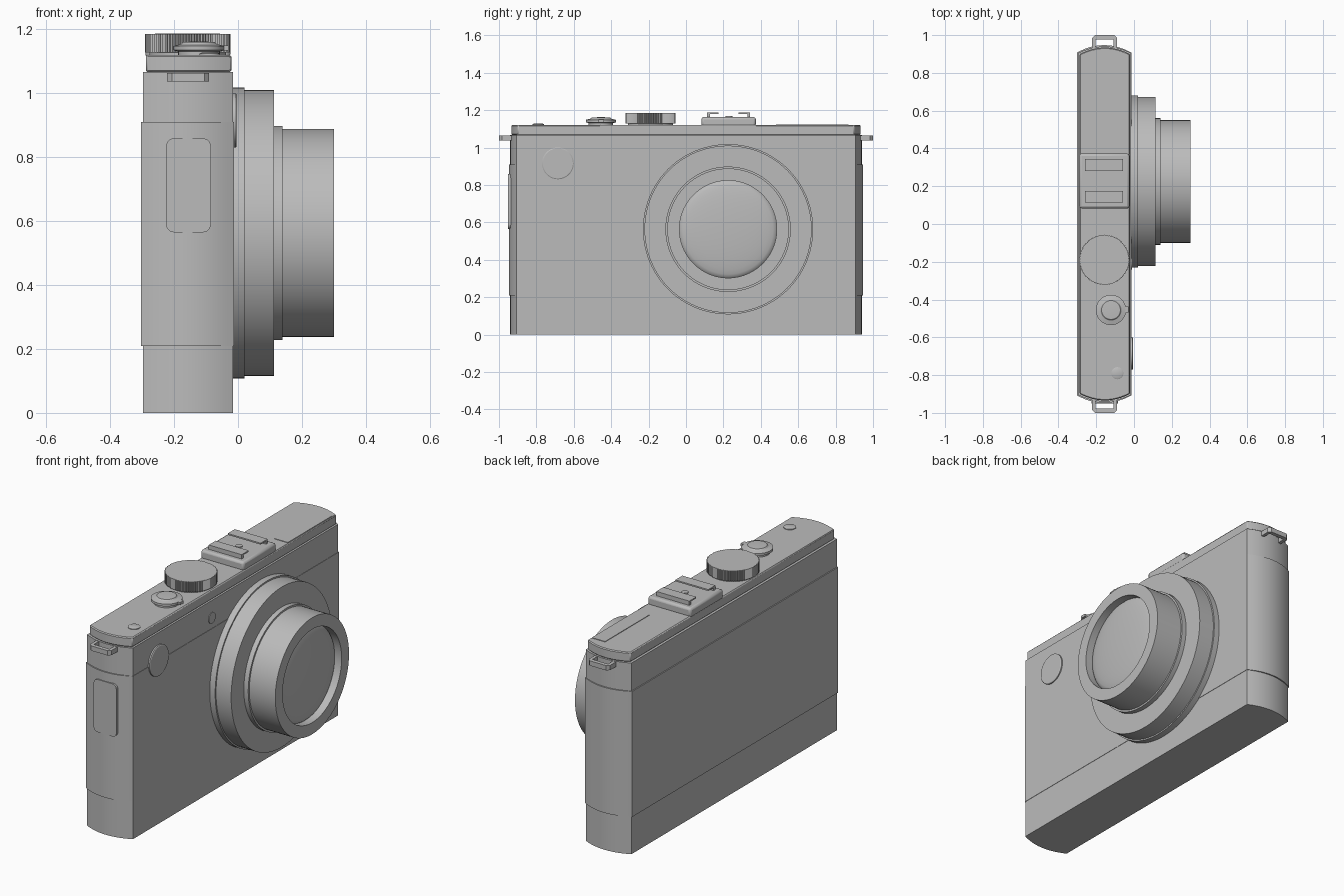
import bpy, bmesh, math
from mathutils import Matrix, Vector

if "Cube" in bpy.data.objects:
    bpy.data.objects.remove(bpy.data.objects["Cube"])

GREY = (0.5, 0.5, 0.5, 1)
mat = bpy.data.materials.new("camera grey")
mat.use_nodes = True
mat.diffuse_color = GREY
mat.node_tree.nodes["Principled BSDF"].inputs["Base Color"].default_value = GREY
parts = []


def finish(name, bm):
    bmesh.ops.recalc_face_normals(bm, faces=bm.faces)
    mesh = bpy.data.meshes.new(name)
    bm.to_mesh(mesh)
    bm.free()
    mesh.materials.append(mat)
    ob = bpy.data.objects.new(name, mesh)
    bpy.context.collection.objects.link(ob)
    parts.append(ob)
    return ob


def bevel(ob, width, segments=1):
    mod = ob.modifiers.new("bevel", "BEVEL")
    mod.width, mod.segments = width, segments
    mod.limit_method, mod.angle_limit = "ANGLE", math.radians(50)
    return ob


def box(name, x, y, z):
    bm = bmesh.new()
    bmesh.ops.create_cube(bm, size=1)
    for v in bm.verts:
        v.co = Vector(r[0] + (c + 0.5) * (r[1] - r[0]) for c, r in zip(v.co, (x, y, z)))
    return finish(name, bm)


def prism(name, outline, z0, z1):
    """Extrude an xy outline upward."""
    bm = bmesh.new()
    face = bm.faces.new([bm.verts.new((x, y, z0)) for x, y in outline])
    top = bmesh.ops.extrude_face_region(bm, geom=[face])["geom"]
    for v in top:
        if isinstance(v, bmesh.types.BMVert):
            v.co.z = z1
    return finish(name, bm)


def turned(name, profile, centre, axis="Z", steps=64):
    """Revolve (radius, height) pairs about an axis through centre."""
    bm = bmesh.new()
    rings = []
    for r, h in profile:
        if r == 0:
            rings.append([bm.verts.new((0, 0, h))] * steps)
        else:
            rings.append([bm.verts.new((r * math.cos(a), r * math.sin(a), h))
                          for a in (math.tau * i / steps for i in range(steps))])
    for low, high in zip(rings, rings[1:]):
        for i in range(steps):
            j = (i + 1) % steps
            bm.faces.new(list(dict.fromkeys((low[i], low[j], high[j], high[i]))))
    turn = Matrix.Rotation(math.pi / 2, 4, "Y") if axis == "X" else Matrix()
    bm.transform(Matrix.Translation(centre) @ turn)
    return finish(name, bm)


def body_outline(x0, x1, corner, bulge, n=12):
    """Flat front and back, ends bowed outward."""
    half = []
    for i in range(n + 1):
        t = 2 * i / n - 1
        half.append(((x0 + x1) / 2 + t * (x1 - x0) / 2, corner + bulge * (1 - t * t)))
    return half + [(x, -y) for x, y in reversed(half)]


# Body in stacked bands, the covering standing slightly proud
prism("bottom_band", body_outline(-0.297, -0.015, 0.905, 0.035), 0, 0.21)
prism("covering_band", body_outline(-0.303, -0.013, 0.907, 0.04), 0.21, 0.91)
prism("upper_band", body_outline(-0.297, -0.015, 0.905, 0.035), 0.91, 1.066)
bevel(prism("top_plate", body_outline(-0.288, -0.021, 0.899, 0.035), 1.066, 1.12), 0.005)

# Lens: stepped barrel with a recessed domed glass
LENS = (0, 0.225, 0.563)
turned("lens_mount", [(0, -0.02), (0.455, -0.02), (0.455, 0.02), (0.447, 0.02),
                      (0.447, 0.113), (0, 0.113)], LENS, "X", 96)
turned("lens_barrel", [(0.335, 0.1), (0.335, 0.14), (0.325, 0.14), (0.325, 0.3),
                       (0.26, 0.3), (0.26, 0.255)], LENS, "X", 96)
dome = [(0.26 * math.cos(a), 0.255 + 0.03 * math.sin(a))
        for a in (math.pi / 2 * i / 8 for i in range(8))]
turned("lens_glass", dome + [(0, 0.285)], LENS, "X", 96)

# Front window and small lamp
turned("front_window", [(0, -0.02), (0.085, -0.02), (0.085, -0.007), (0.08, -0.004),
                        (0, -0.004)], (0, -0.685, 0.915), "X")
turned("focus_lamp", [(0, -0.02), (0.03, -0.02), (0.03, -0.011), (0, -0.011)],
       (0, -0.21, 0.97), "X", 32)

# Side door with rounded corners
cx, cz, hw, hh, r = -0.155, 0.712, 0.07, 0.147, 0.025
outline = []
for k, (sx, sz) in enumerate(((1, 1), (-1, 1), (-1, -1), (1, -1))):
    for i in range(7):
        a = math.pi / 2 * (k + i / 6)
        outline.append((cx + sx * (hw - r) + r * math.cos(a),
                        cz + sz * (hh - r) + r * math.sin(a)))
door = prism("side_door", outline, 0.92, 0.951)
door.data.transform(Matrix.Rotation(math.pi / 2, 4, "X"))

# Strap lugs: a bar on two arms at each end
for side, sign in (("left", 1), ("right", -1)):
    lug = [(-0.222, 0.92), (-0.222, 0.985), (-0.207, 1.0), (-0.105, 1.0), (-0.09, 0.985),
           (-0.09, 0.92), (-0.108, 0.92), (-0.108, 0.978), (-0.204, 0.978), (-0.204, 0.92)]
    prism("strap_lug_" + side, [(x, sign * y) for x, y in lug], 1.037, 1.064)

# Accessory shoe: chamfered base, two channel rails, contact pin
bevel(box("shoe_base", (-0.29, -0.024), (0.083, 0.373), (1.11, 1.163)), 0.012, 2)
for side, sign in (("left", 1), ("right", -1)):
    def span(a, b):
        return sorted((0.228 + sign * a, 0.228 + sign * b))
    box("shoe_wall_" + side, (-0.26, -0.057), span(0.1, 0.115), (1.16, 1.185))
    box("shoe_lip_" + side, (-0.26, -0.057), span(0.053, 0.115), (1.179, 1.187))
turned("shoe_contact", [(0.018, 1.16), (0.018, 1.168), (0, 1.168)], (-0.155, 0.23, 0), steps=24)

# Knurled mode dial on a plain collar
teeth = 90
knurl = []
for i in range(teeth * 2):
    rad = 0.134 if i % 2 else 0.129
    a = math.pi * i / teeth
    knurl.append((-0.157 + rad * math.cos(a), -0.19 + rad * math.sin(a)))
prism("mode_dial", knurl, 1.128, 1.185)
turned("dial_collar", [(0.12, 1.11), (0.12, 1.13)], (-0.157, -0.19, 0))

# Shutter button with zoom ring and finger tab
SHUTTER = (-0.122, -0.455, 0)
turned("zoom_ring", [(0.065, 1.11), (0.065, 1.13), (0.08, 1.135), (0.08, 1.148),
                     (0.056, 1.154), (0.05, 1.16), (0, 1.163)], SHUTTER)
box("zoom_tab", (-0.06, -0.03), (-0.468, -0.438), (1.134, 1.149))
turned("power_button", [(0.032, 1.11), (0.032, 1.124), (0.026, 1.127), (0, 1.127)],
       (-0.088, -0.79, 0), steps=32)

# Thin flash lid on the top plate
box("flash_lid", (-0.11, -0.028), (0.48, 0.87), (1.115, 1.123))

bpy.ops.object.select_all(action="DESELECT")
for ob in parts:
    ob.select_set(True)
bpy.context.view_layer.objects.active = parts[0]
bpy.ops.object.shade_smooth_by_angle(angle=math.radians(30))
